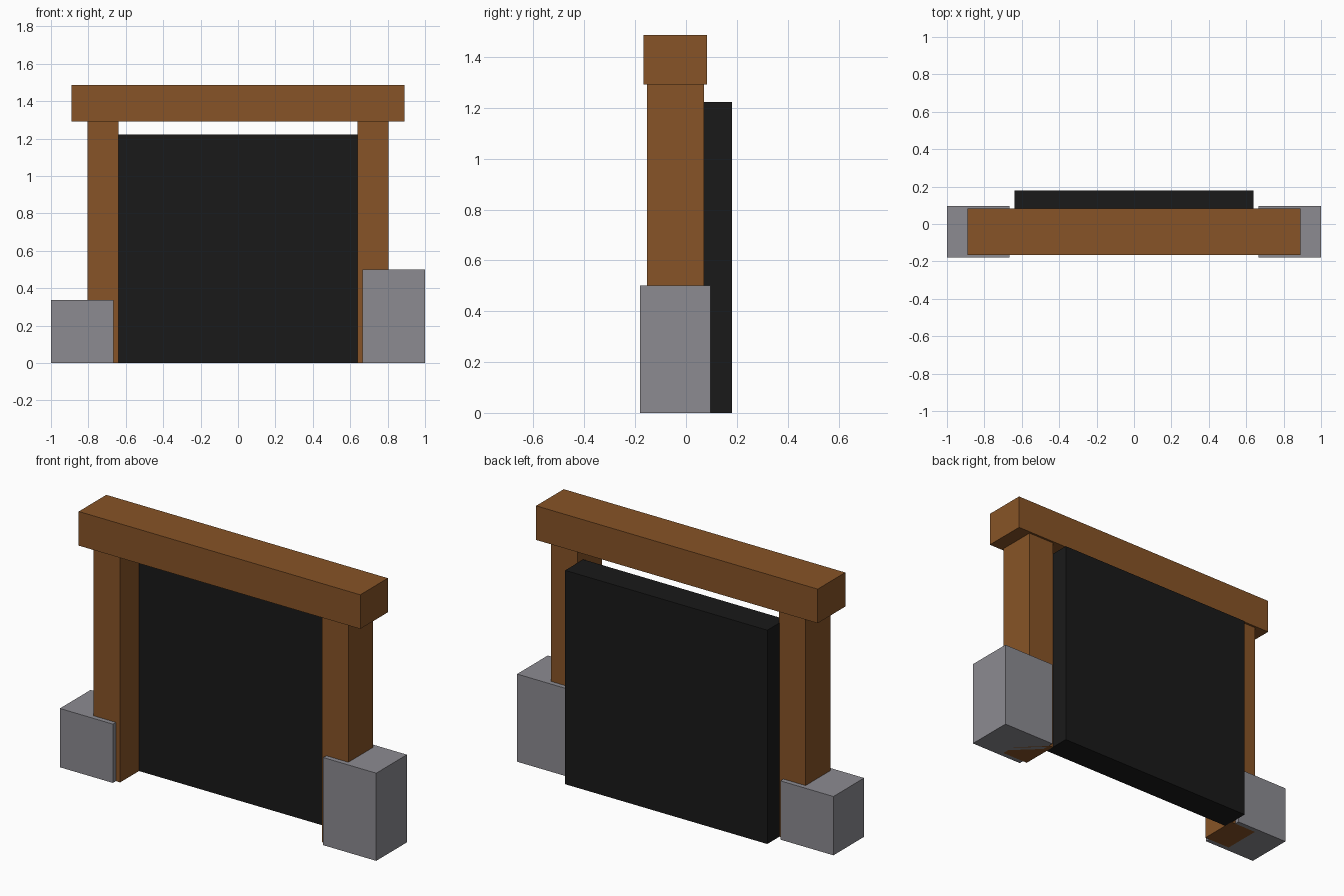
import bpy

cube = bpy.data.objects.get("Cube")
if cube:
    bpy.data.objects.remove(cube, do_unlink=True)


def material(name, rgb):
    mat = bpy.data.materials.new(name)
    mat.use_nodes = True
    color = (*rgb, 1)
    mat.diffuse_color = color
    mat.node_tree.nodes["Principled BSDF"].inputs["Base Color"].default_value = color
    return mat


def box(name, mat, x, y, z):
    """Box spanning the given (min, max) range on each axis."""
    spans = (x, y, z)
    bpy.ops.mesh.primitive_cube_add(size=1, location=[(a + b) / 2 for a, b in spans])
    obj = bpy.context.object
    obj.name = name
    obj.scale = [b - a for a, b in spans]
    bpy.ops.object.transform_apply(location=False, rotation=False, scale=True)
    obj.data.materials.append(mat)
    return obj


wood = material("brown wood", (0.245, 0.088, 0.02))
stone = material("grey stone", (0.262, 0.258, 0.284))
dark = material("dark opening", (0.01, 0.01, 0.01))

# Timber lintel across the top
box("lintel_beam", wood, (-0.89, 0.89), (-0.167, 0.082), (1.291, 1.486))

# Posts with footing stones of different heights
for side, sign, stone_height in (("left", 1, 0.501), ("right", -1, 0.336)):
    box(side + "_post", wood, sorted((sign * 0.638, sign * 0.805)),
        (-0.153, 0.07), (0, 1.291))
    box(side + "_footing_stone", stone, sorted((sign * 0.665, sign * 1.0)),
        (-0.18, 0.097), (0, stone_height))

# Dark slab filling the rear of the doorway
box("dark_back_panel", dark, (-0.64, 0.638), (0.017, 0.18), (0, 1.222))
